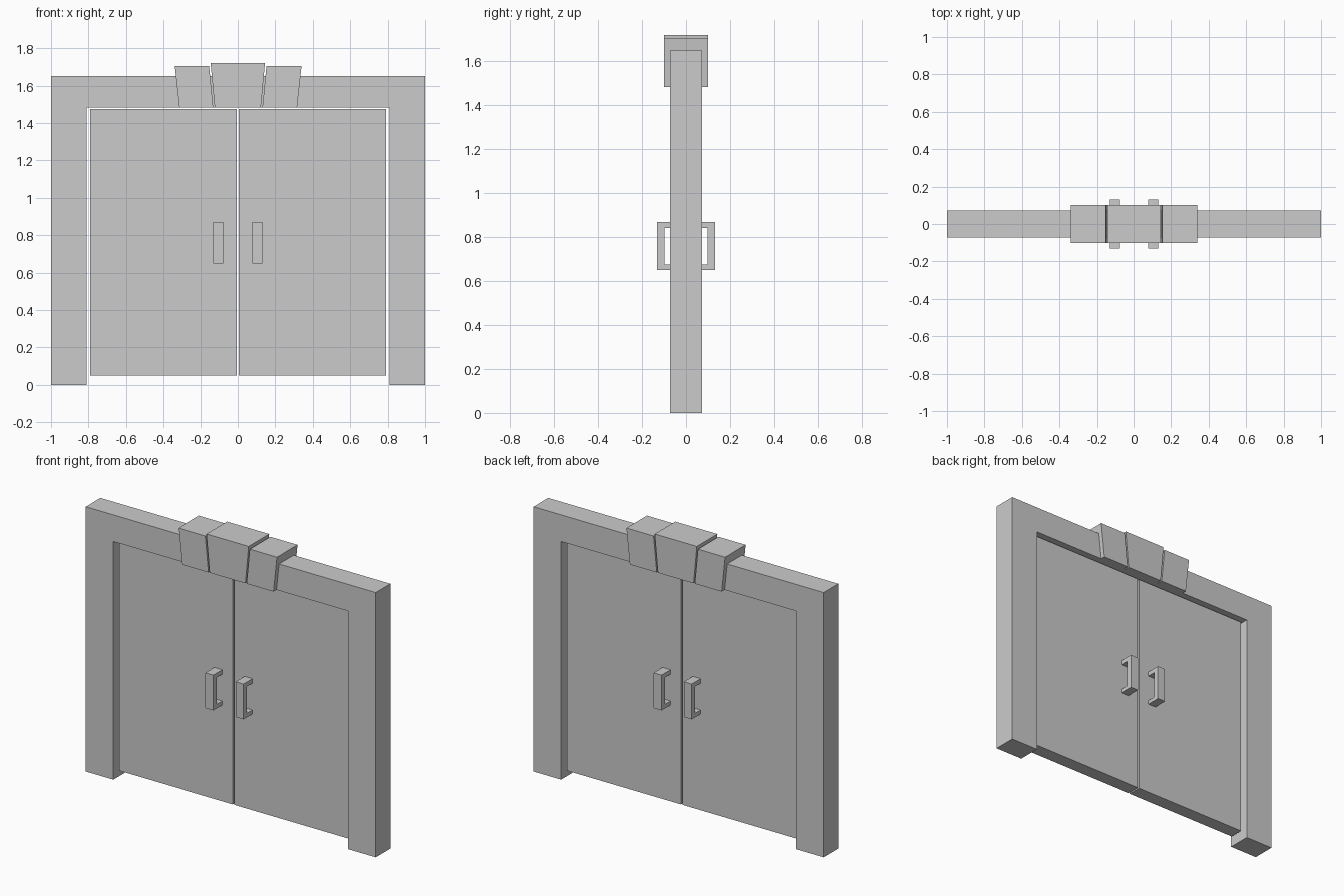
import bpy, bmesh

if "Cube" in bpy.data.objects:
    bpy.data.objects.remove(bpy.data.objects["Cube"])


def prism(name, pts, lo, hi, axis='Y'):
    """Extrude a flat profile along Y (pts are x,z) or along X (pts are y,z)."""
    def place(a, z, d):
        return (a, d, z) if axis == 'Y' else (d, a, z)
    bm = bmesh.new()
    face = bm.faces.new([bm.verts.new(place(a, z, lo)) for a, z in pts])
    ext = bmesh.ops.extrude_face_region(bm, geom=[face])
    moved = [v for v in ext['geom'] if isinstance(v, bmesh.types.BMVert)]
    bmesh.ops.translate(bm, verts=moved, vec=place(0, 0, hi - lo))
    bmesh.ops.recalc_face_normals(bm, faces=bm.faces)
    mesh = bpy.data.meshes.new(name)
    bm.to_mesh(mesh)
    bm.free()
    obj = bpy.data.objects.new(name, mesh)
    bpy.context.collection.objects.link(obj)
    return obj


FRAME_Y, DOOR_Y, STONE_Y = 0.072, 0.043, 0.101
LINTEL_Z = 1.484

# Door frame: two posts and a lintel in one profile
prism("door_frame", [(-1, 0), (-0.81, 0), (-0.81, LINTEL_Z), (0.81, LINTEL_Z),
                     (0.81, 0), (1, 0), (1, 1.65), (-1, 1.65)], -FRAME_Y, FRAME_Y)

# Central keystone
prism("keystone", [(-0.123, LINTEL_Z), (0.123, LINTEL_Z), (0.145, 1.72), (-0.145, 1.72)],
      -STONE_Y, STONE_Y)

for s, side in ((-1, "left"), (1, "right")):
    # Flanking stones
    prism(f"{side}_stone", [(s * 0.131, LINTEL_Z), (s * 0.316, LINTEL_Z),
                            (s * 0.34, 1.705), (s * 0.153, 1.705)], -STONE_Y, STONE_Y)

    # Door leaves
    prism(f"{side}_door", [(s * 0.005, 0.05), (s * 0.79, 0.05),
                           (s * 0.79, 1.474), (s * 0.005, 1.474)], -DOOR_Y, DOOR_Y)

    # Bracket-shaped pull handles on both faces
    x0, x1 = sorted((s * 0.077, s * 0.131))
    for f, face in ((-1, "front"), (1, "back")):
        profile = [(DOOR_Y, 0.65), (0.131, 0.65), (0.131, 0.87), (DOOR_Y, 0.87),
                   (DOOR_Y, 0.842), (0.098, 0.842), (0.098, 0.675), (DOOR_Y, 0.675)]
        prism(f"{side}_{face}_handle", [(f * y, z) for y, z in profile], x0, x1, 'X')
